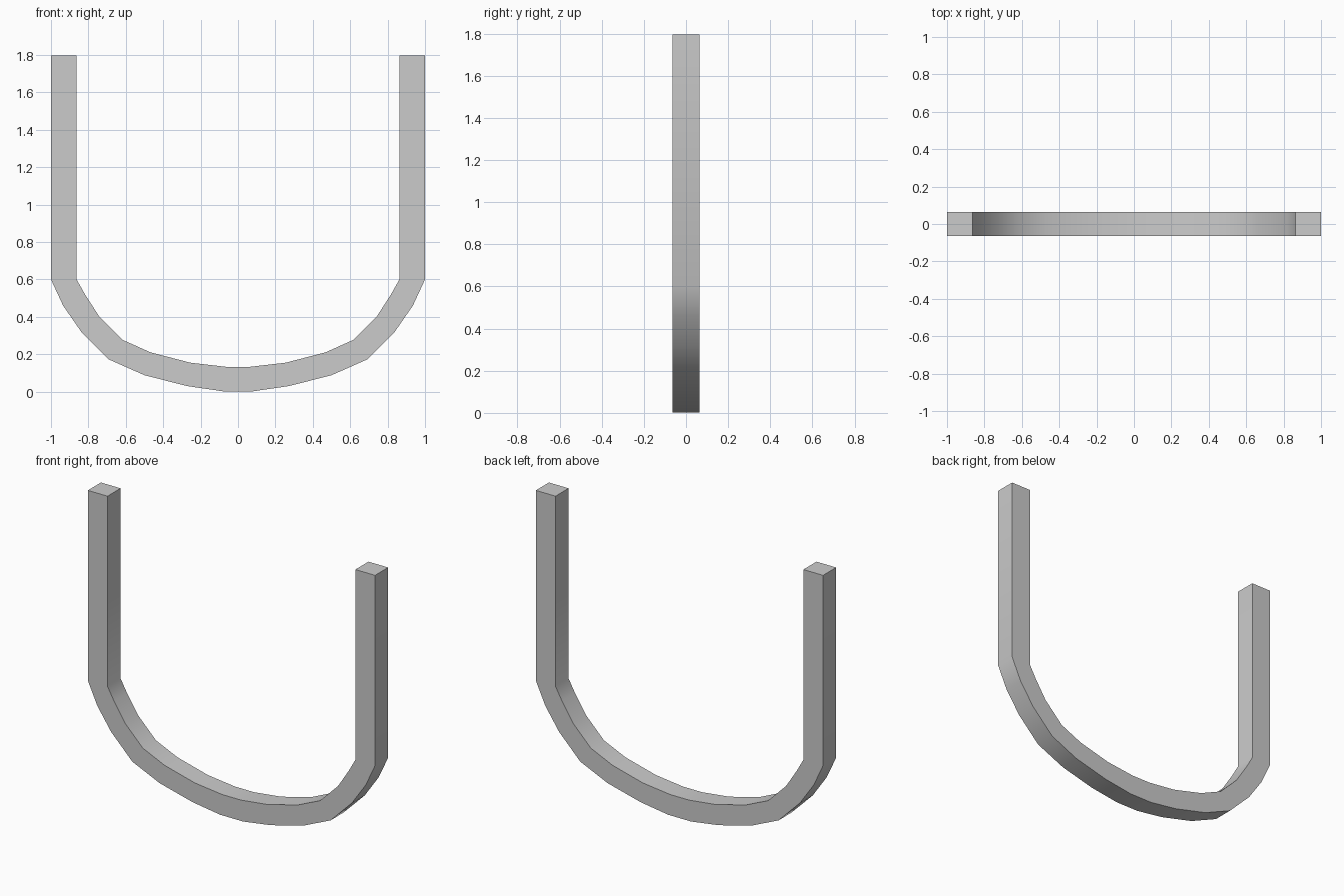
import bpy, bmesh, math
from mathutils import Vector

if "Cube" in bpy.data.objects:
    bpy.data.objects.remove(bpy.data.objects["Cube"])

# right half of the U profile, from tip to bottom middle: (x, z)
outer = [(1.0, 1.797), (1.0, 0.6), (0.935, 0.46), (0.838, 0.32),
         (0.69, 0.172), (0.5, 0.088), (0.272, 0.03), (0.08, 0.002)]
inner = [(0.863, 1.797), (0.863, 0.6), (0.818, 0.52), (0.742, 0.402),
         (0.617, 0.277), (0.467, 0.21), (0.255, 0.155), (0.065, 0.133)]
HALF_DEPTH = 0.065


def mirrored(half):
    return half + [(-x, z) for x, z in reversed(half)]


# square-section bar swept along the U: one four-corner ring per station
bm = bmesh.new()
rings = []
for (xo, zo), (xi, zi) in zip(mirrored(outer), mirrored(inner)):
    corners = [(xo, -HALF_DEPTH, zo), (xo, HALF_DEPTH, zo),
               (xi, HALF_DEPTH, zi), (xi, -HALF_DEPTH, zi)]
    rings.append([bm.verts.new(c) for c in corners])
for a, b in zip(rings, rings[1:]):
    for i in range(4):
        j = (i + 1) % 4
        bm.faces.new((a[i], a[j], b[j], b[i]))

# flat tips
bm.faces.new(rings[0])
bm.faces.new(rings[-1])
bmesh.ops.recalc_face_normals(bm, faces=bm.faces[:])

mesh = bpy.data.meshes.new("u_bar")
bm.to_mesh(mesh)
bm.free()
bar = bpy.data.objects.new("u_bar", mesh)
bpy.context.collection.objects.link(bar)

# smooth bend, sharp long edges
bpy.context.view_layer.objects.active = bar
bar.select_set(True)
bpy.ops.object.shade_smooth_by_angle(angle=math.radians(40))
